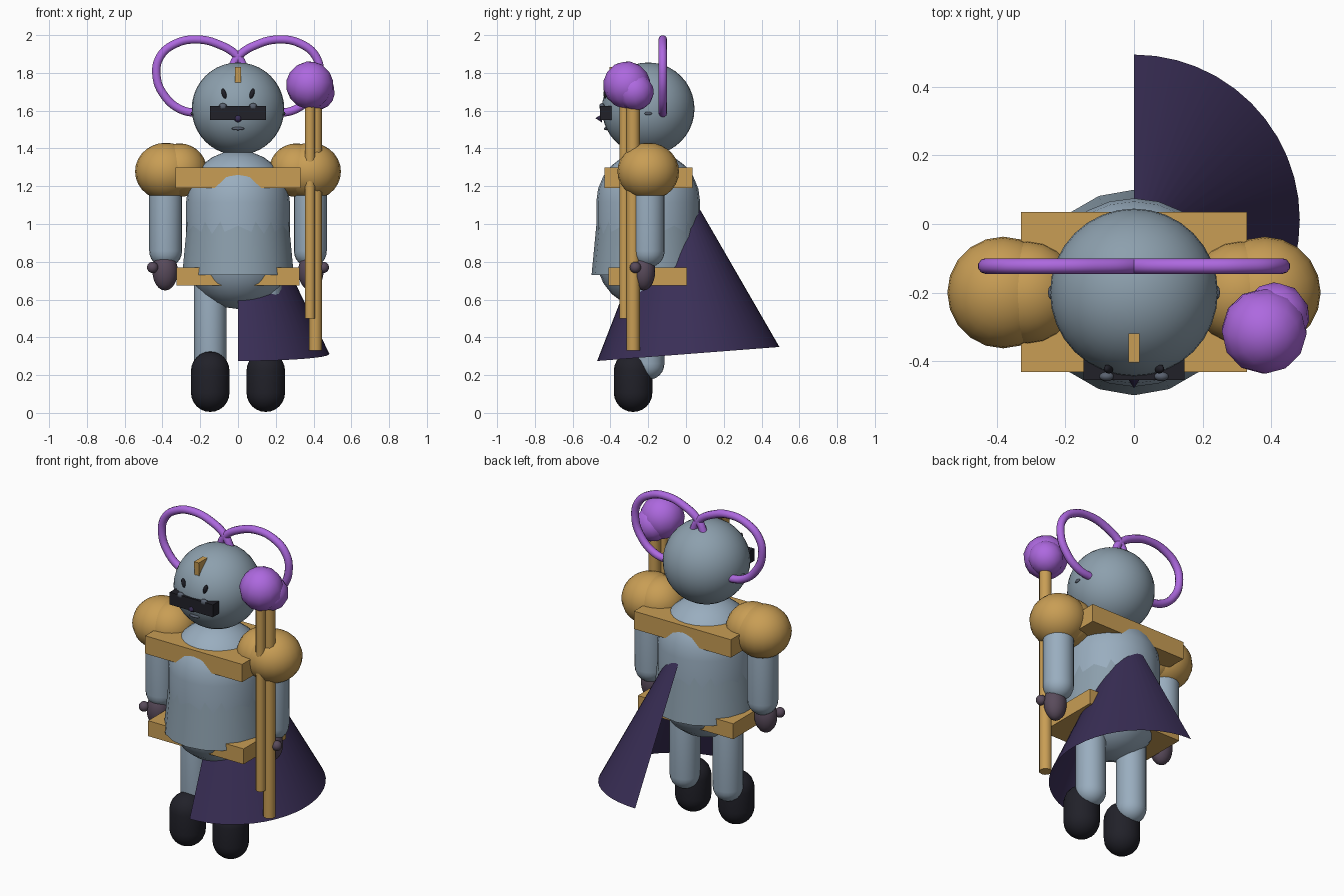
import bpy, bmesh, math
from mathutils import Vector

if "Cube" in bpy.data.objects:
    bpy.data.objects.remove(bpy.data.objects["Cube"])


def material(name, rgb):
    m = bpy.data.materials.new(name)
    m.diffuse_color = (*rgb, 1)
    m.use_nodes = True
    m.node_tree.nodes["Principled BSDF"].inputs["Base Color"].default_value = m.diffuse_color
    return m


PALE = material("pale_steel", (0.32, 0.42, 0.52))
STEEL = material("steel_grey", (0.265, 0.35, 0.42))
GOLD = material("gold", (0.58, 0.34, 0.09))
VIOLET = material("violet", (0.42, 0.14, 0.74))
CAPE = material("dark_purple", (0.042, 0.028, 0.095))
BLACK = material("soft_black", (0.015, 0.015, 0.022))
GLOVE = material("dusky_mauve", (0.10, 0.07, 0.105))
SLATE = material("slate", (0.10, 0.12, 0.16))


def finish(name, bm, mat, loc=(0, 0, 0), rot=(0, 0, 0), smooth=True):
    bmesh.ops.recalc_face_normals(bm, faces=bm.faces)
    me = bpy.data.meshes.new(name)
    bm.to_mesh(me)
    bm.free()
    ob = bpy.data.objects.new(name, me)
    bpy.context.collection.objects.link(ob)
    ob.location, ob.rotation_euler = loc, rot
    me.materials.append(mat)
    if smooth:
        bpy.ops.object.select_all(action='DESELECT')
        ob.select_set(True)
        bpy.context.view_layer.objects.active = ob
        bpy.ops.object.shade_smooth_by_angle(angle=math.radians(40))
    return ob


def ball(name, mat, loc, radii, rot=(0, 0, 0), segs=24, rings=16):
    bm = bmesh.new()
    bmesh.ops.create_uvsphere(bm, u_segments=segs, v_segments=rings, radius=1)
    bmesh.ops.scale(bm, vec=radii, verts=bm.verts)
    return finish(name, bm, mat, loc, rot)


def box(name, mat, lo, hi):
    lo, hi = Vector(lo), Vector(hi)
    bm = bmesh.new()
    bmesh.ops.create_cube(bm, size=1)
    bmesh.ops.scale(bm, vec=hi - lo, verts=bm.verts)
    return finish(name, bm, mat, (lo + hi) / 2, smooth=False)


def cone(name, mat, loc, r_low, r_high, height, segs, rot=(0, 0, 0)):
    """Cone or cylinder whose base centre is at loc."""
    bm = bmesh.new()
    bmesh.ops.create_cone(bm, cap_ends=True, segments=segs, radius1=r_low,
                          radius2=r_high, depth=height)
    bmesh.ops.translate(bm, vec=(0, 0, height / 2), verts=bm.verts)
    return finish(name, bm, mat, loc, rot)


def capsule(name, mat, x, y, z0, z1, r, segs=20):
    """Upright cylinder with hemispherical ends from z0 to z1."""
    bm = bmesh.new()
    profile = []
    for i in range(13):
        a = -math.pi / 2 + math.pi * min(i, 6) / 12 if i < 7 else math.pi / 12 * (i - 7)
        profile.append((r * math.cos(a), (z0 + r if i < 7 else z1 - r) + r * math.sin(a)))
    profile.append((0, z1))
    verts = [bm.verts.new((max(p, 0), 0, z)) for p, z in profile]
    edges = [bm.edges.new(e) for e in zip(verts, verts[1:])]
    bmesh.ops.spin(bm, geom=verts + edges, cent=(0, 0, 0), axis=(0, 0, 1),
                   angle=math.tau, steps=segs)
    bmesh.ops.remove_doubles(bm, verts=bm.verts, dist=0.0005)
    return finish(name, bm, mat, (x, y, 0))


# Torso, tunic and head
capsule("torso", PALE, 0, -0.2, 0.55, 1.39, 0.275, 24)
cone("tunic", STEEL, (0, -0.2, 0.73), 0.30, 0.255, 0.47, 18)
ball("head", STEEL, (0, -0.2, 1.61), (0.245,) * 3, segs=32, rings=20)

# Gold shoulder beam and belt
box("shoulder_beam", GOLD, (-0.33, -0.432, 1.19), (0.33, 0.035, 1.30))
box("belt", GOLD, (-0.325, -0.41, 0.675), (0.325, 0.005, 0.77))

# Face: mask, beak, mouth and crest
box("mask", BLACK, (-0.147, -0.455, 1.55), (0.147, -0.395, 1.626))
cone("beak", CAPE, (0, -0.445, 1.56), 0.022, 0.0, 0.035, 8, (math.pi / 2, 0, 0))
ball("mouth", SLATE, (0, -0.422, 1.505), (0.034, 0.012, 0.009), segs=12, rings=8)
bm = bmesh.new()
tri = [(-0.405, 1.83), (-0.32, 1.83), (-0.40, 1.74)]
face = bm.faces.new([bm.verts.new((-0.016, y, z)) for y, z in tri])
ext = bmesh.ops.extrude_face_region(bm, geom=[face])["geom"]
bmesh.ops.translate(bm, vec=(0.032, 0, 0),
                    verts=[v for v in ext if isinstance(v, bmesh.types.BMVert)])
bm.faces.new([v for v in bm.verts if v.co.x < 0]) if not face.is_valid else None
finish("crest", bm, GOLD, smooth=False)

# Paired parts
HOOP = [(0.19, 1.585), (0.30, 1.605), (0.39, 1.68), (0.432, 1.79), (0.41, 1.89),
        (0.33, 1.955), (0.22, 1.977), (0.10, 1.95), (0.0, 1.885), (-0.04, 1.81)]
for s, side in ((-1, "right"), (1, "left")):
    # Face details
    ball(side + "_eye", SLATE, (s * 0.08, -0.445, 1.622), (0.022, 0.014, 0.018), segs=12, rings=8)
    ball(side + "_brow", BLACK, (s * 0.074, -0.423, 1.69), (0.012, 0.014, 0.028),
         (0, s * 0.3, 0), segs=12, rings=8)
    ball(side + "_ear", SLATE, (s * 0.243, -0.2, 1.585), (0.008, 0.02, 0.009), segs=12, rings=8)

    # Head hoop swept along a curve
    cu = bpy.data.curves.new(side + "_hoop", 'CURVE')
    cu.dimensions = '3D'
    cu.bevel_depth = 0.023
    cu.bevel_resolution = 3
    cu.use_fill_caps = True
    cu.resolution_u = 6
    sp = cu.splines.new('BEZIER')
    sp.bezier_points.add(len(HOOP) - 1)
    for p, (x, z) in zip(sp.bezier_points, HOOP):
        p.co = (s * x, -0.123, z)
        p.handle_left_type = p.handle_right_type = 'AUTO'
    cu.materials.append(VIOLET)
    bpy.context.collection.objects.link(bpy.data.objects.new(side + "_hoop", cu))

    # Arms
    ball(side + "_pauldron", GOLD, (s * 0.382, -0.2, 1.278), (0.163, 0.163, 0.152), segs=20, rings=14)
    ball(side + "_pauldron_inner", GOLD, (s * 0.31, -0.2, 1.285), (0.145, 0.15, 0.142), segs=20, rings=14)
    capsule(side + "_arm", PALE, s * 0.383, -0.2, 0.77, 1.36, 0.087)
    ball(side + "_hand", GLOVE, (s * 0.386, -0.225, 0.75), (0.067, 0.062, 0.102), segs=16, rings=12)
    ball(side + "_thumb", GLOVE, (s * 0.452, -0.268, 0.77), (0.03,) * 3, segs=12, rings=8)

    # Legs
    capsule(side + "_leg", PALE, s * 0.147, -0.2, 0.175, 0.80, 0.086)
    capsule(side + "_boot", BLACK, s * 0.147, -0.28, 0.005, 0.325, 0.102)

# Half-cone cape hanging on one side
bm = bmesh.new()
rows = []
for k in range(2):
    r = 0.484 * (1 - 0.85 * k)
    rows.append([bm.verts.new((r * math.sin(a), r * math.cos(a), 0.858 * k))
                 for a in (math.pi * i / 24 for i in range(25))])
for i in range(24):
    bm.faces.new((rows[0][i], rows[0][i + 1], rows[1][i + 1], rows[1][i]))
finish("cape", bm, CAPE, (0, 0.012, 0.312), (math.radians(4.4), 0, 0))

# Double-shafted staff with faceted orbs
cone("staff_main_shaft", GOLD, (0.41, -0.28, 0.33), 0.036, 0.036, 1.36, 10)
cone("staff_side_shaft", GOLD, (0.381, -0.325, 0.50), 0.028, 0.028, 1.20, 10)
ball("staff_orb", VIOLET, (0.38, -0.313, 1.735), (0.126,) * 3, (0.2, 0.2, 0), segs=12, rings=8)
ball("staff_small_orb", VIOLET, (0.413, -0.27, 1.70), (0.1,) * 3, (0.3, 0.5, 0), segs=12, rings=8)
